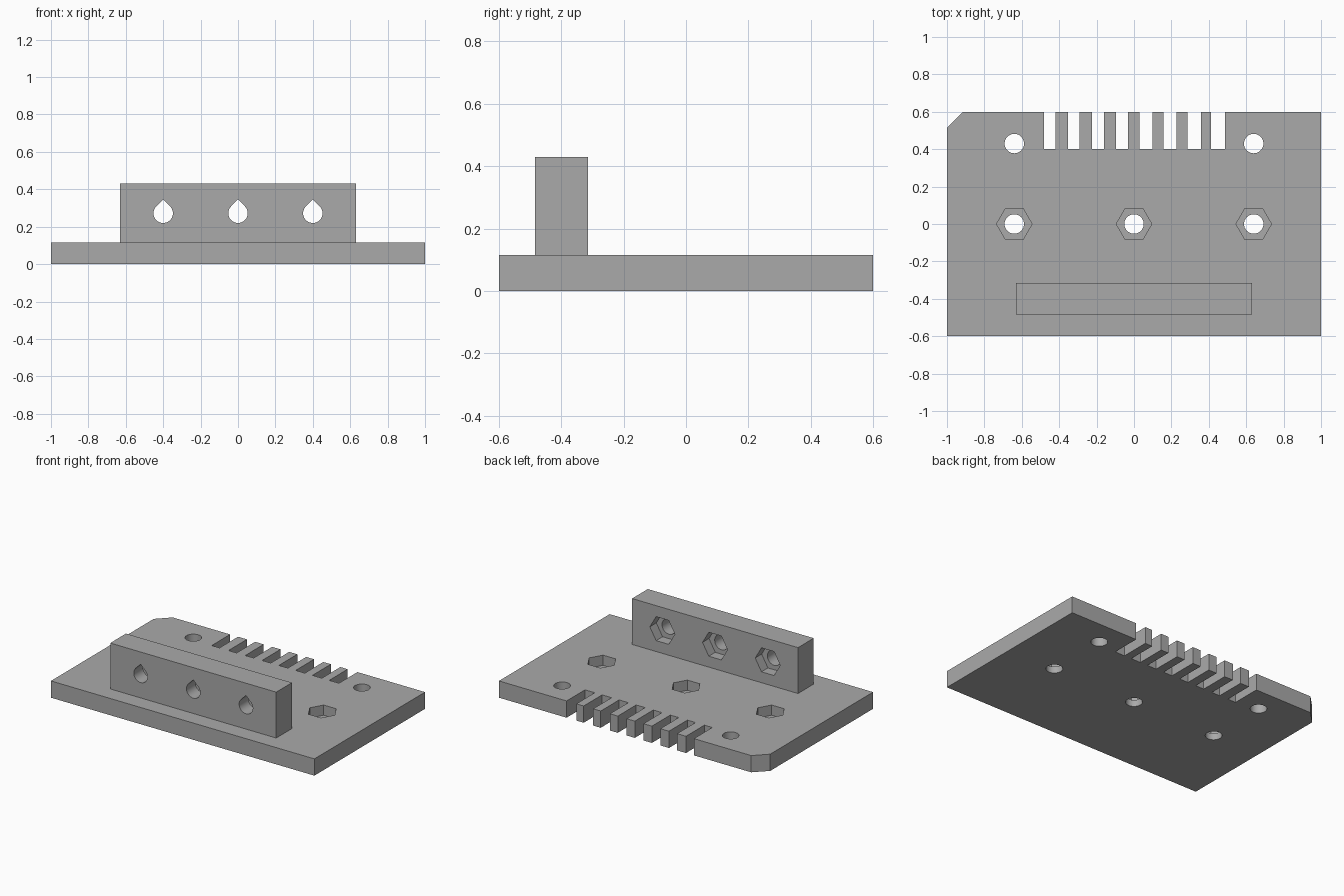
import bpy
import math

if "Cube" in bpy.data.objects:
    bpy.data.objects.remove(bpy.data.objects["Cube"])

THICK = 0.115          # plate thickness
HOLE = 0.052           # bolt hole radius
NUT = 0.095            # nut pocket corner radius
DEPTH = 0.07           # nut pocket depth
WALL_FRONT, WALL_BACK = -0.485, -0.315

grey = bpy.data.materials.new("plain_grey")
grey.use_nodes = True
colour = (0.4, 0.4, 0.4, 1)
grey.diffuse_color = colour
grey.node_tree.nodes["Principled BSDF"].inputs["Base Color"].default_value = colour


def prism(name, outline, low, high, along_y=False):
    """Extrude a counter-clockwise outline along z, or an x-z outline along y."""
    n = len(outline)
    if along_y:
        verts = [(x, y, z) for y in (high, low) for x, z in outline]
    else:
        verts = [(x, y, z) for z in (low, high) for x, y in outline]
    faces = [tuple(reversed(range(n))), tuple(range(n, 2 * n))]
    faces += [(i, (i + 1) % n, (i + 1) % n + n, i + n) for i in range(n)]
    mesh = bpy.data.meshes.new(name)
    mesh.from_pydata(verts, [], faces)
    mesh.materials.append(grey)
    obj = bpy.data.objects.new(name, mesh)
    bpy.context.collection.objects.link(obj)
    return obj


def ring(cx, cy, radius, sides):
    return [(cx + radius * math.cos(math.tau * i / sides),
             cy + radius * math.sin(math.tau * i / sides)) for i in range(sides)]


def teardrop(cx, cz, radius, sides=24):
    """Circle whose top quarter rises to a point."""
    arc = [math.radians(135 + 270 * i / sides) for i in range(sides + 1)]
    points = [(cx + radius * math.cos(a), cz + radius * math.sin(a)) for a in arc]
    return points + [(cx, cz + radius * math.sqrt(2))]


def combine(target, other, operation):
    mod = target.modifiers.new(operation.lower(), "BOOLEAN")
    mod.operation = operation
    mod.solver = "EXACT"
    mod.object = other
    bpy.context.view_layer.objects.active = target
    bpy.ops.object.modifier_apply(modifier=mod.name)
    bpy.data.objects.remove(other)


# Base plate: one clipped corner and a comb of belt slots along the back edge
outline = [(-1, -0.6), (1, -0.6), (1, 0.6)]
for i in reversed(range(8)):
    left = -0.48 + 0.1275 * i
    right = left + 0.06 + 0.002 * i
    outline += [(right, 0.6), (right, 0.4), (left, 0.4), (left, 0.6)]
outline += [(-0.915, 0.6), (-1, 0.515)]
carriage = prism("carriage_plate", outline, 0, THICK)

# Upright wall
wall = prism("upright_wall", [(-0.63, 0.05), (0.63, 0.05), (0.63, 0.43), (-0.63, 0.43)],
             WALL_FRONT, WALL_BACK, along_y=True)
combine(carriage, wall, "UNION")

# Plate bolt holes and nut pockets
for x, y in [(-0.64, 0.43), (0.64, 0.43), (-0.64, 0), (0, 0), (0.64, 0)]:
    combine(carriage, prism("bolt_cutter", ring(x, y, HOLE, 32), -0.1, 0.3), "DIFFERENCE")
    if y == 0:
        combine(carriage, prism("nut_cutter", ring(x, y, NUT, 6), THICK - DEPTH, 0.3), "DIFFERENCE")

# Wall teardrop holes with nut pockets on the back
for x in (-0.4, 0, 0.4):
    combine(carriage, prism("bolt_cutter", teardrop(x, 0.272, HOLE), -0.6, -0.2, True), "DIFFERENCE")
    combine(carriage, prism("nut_cutter", ring(x, 0.272, NUT, 6), WALL_BACK - DEPTH, -0.2, True), "DIFFERENCE")

bpy.ops.object.select_all(action="DESELECT")
carriage.select_set(True)
bpy.context.view_layer.objects.active = carriage
bpy.ops.object.shade_smooth_by_angle(angle=math.radians(30))
